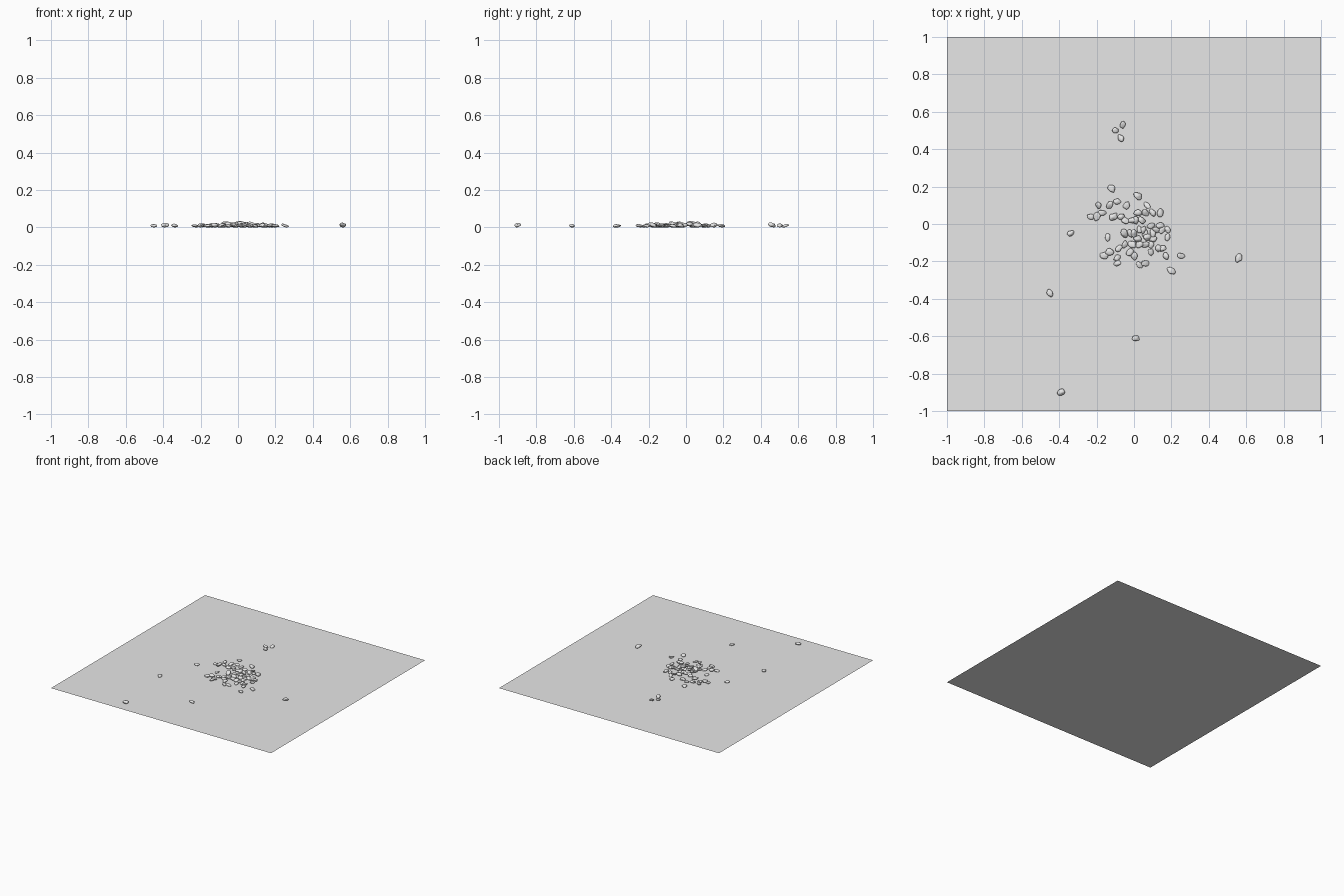
import bpy
import math
import random
from mathutils import Euler, Matrix, Vector, noise

random.seed(7)
cube = bpy.data.objects.get("Cube")
if cube:
    bpy.data.objects.remove(cube)


def make_material(name, grey):
    mat = bpy.data.materials.new(name)
    mat.use_nodes = True
    colour = (grey, grey, grey, 1)
    mat.diffuse_color = colour
    mat.node_tree.nodes["Principled BSDF"].inputs["Base Color"].default_value = colour
    return mat


stone_grey = make_material("stone grey", 0.8)

# Flat square ground sheet
bpy.ops.mesh.primitive_plane_add(size=2)
ground = bpy.context.object
ground.name = "ground_sheet"
ground.data.materials.append(stone_grey)


def add_pebble(name, x, y, lift=0.0):
    """A lumpy, flattened stone with its underside resting on the sheet."""
    bpy.ops.mesh.primitive_ico_sphere_add(subdivisions=3, radius=1)
    pebble = bpy.context.object
    pebble.name = name
    mesh = pebble.data
    seed = Vector([random.uniform(-50, 50) for axis in range(3)])
    size = random.uniform(0.9, 1.15)
    radii = Vector((0.021, 0.0155, random.uniform(0.007, 0.011))) * size
    turn = Euler((random.uniform(-0.3, 0.3), random.uniform(-0.3, 0.3),
                  random.uniform(0, math.tau))).to_matrix()
    shape = turn @ Matrix.Diagonal(radii)
    for vert in mesh.vertices:
        bump = 1 + 0.3 * noise.noise(vert.co * 1.1 + seed)
        vert.co = shape @ (vert.co * bump)
    lowest = min(vert.co.z for vert in mesh.vertices)
    pebble.location = (x, y, lift - lowest)
    mesh.materials.append(stone_grey)
    bpy.ops.object.shade_smooth_by_angle(angle=math.radians(40))


# Pebble spots in hundredths of a unit: strays first, then the pile by rows
strays = [(-10, 50), (-6, 53), (-7, 46), (-12, 19), (-34, -5), (-45, -37),
          (1, -61), (-39, -90), (56, -18), (25, -17), (20, -25)]
pile_rows = {
    15: [2], 12: [-9], 10: [-13, -19, -4, 7],
    6: [-17, 2, 6, 10, 14], 4: [-23, -20, -11, -7],
    2: [-5, -1, 1, 4], -1: [14, 9], -3: [3, 5, 12, 15, 18],
    -5: [-5, -2, 0, 6, 10], -7: [-14, 7, 18], -8: [2, 10],
    -11: [-5, -1, 3, 6, 9], -13: [-8, 13, 15], -15: [-13, -2, 9],
    -17: [-16, 0, 17], -18: [-9], -21: [-9, 6], -22: [3],
}

for number, (x, y) in enumerate(strays, 1):
    add_pebble(f"stray_pebble_{number}", x / 100, y / 100)

number = 0
for y, row in pile_rows.items():
    for x in row:
        number += 1
        # Some stones near the middle ride up on their neighbours
        middle = math.hypot(x, y) < 10
        lift = random.choice((0, 0.006, 0.01)) if middle else 0
        add_pebble(f"pile_pebble_{number}", x / 100, y / 100, lift)
